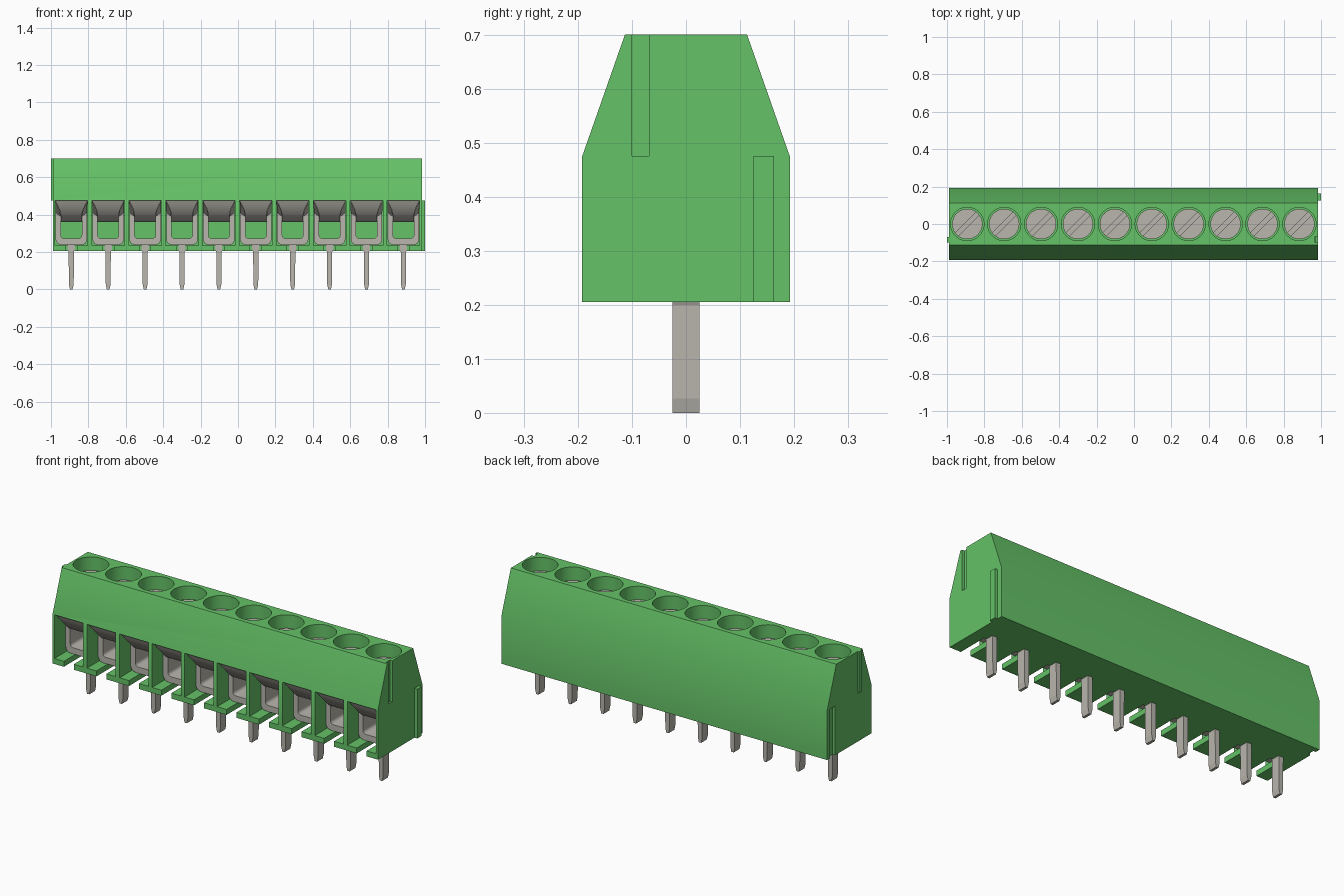
import bpy, bmesh, math
from mathutils import Matrix, Vector

if "Cube" in bpy.data.objects:
    bpy.data.objects.remove(bpy.data.objects["Cube"], do_unlink=True)

POLES, PITCH = 10, 0.1973
X0, X1 = -0.99, 0.983
CENTRES = [X0 + PITCH * (i + 0.5) for i in range(POLES)]


def material(name, rgb, rough):
    m = bpy.data.materials.new(name)
    m.use_nodes = True
    m.diffuse_color = (*rgb, 1)
    bsdf = m.node_tree.nodes["Principled BSDF"]
    bsdf.inputs["Base Color"].default_value = (*rgb, 1)
    bsdf.inputs["Roughness"].default_value = rough
    return m


GREEN = material("green plastic", (0.13, 0.54, 0.135), 0.6)
METAL = material("tinned metal", (0.48, 0.465, 0.415), 0.5)


def finish(bm, name, mat, smooth=False):
    bmesh.ops.recalc_face_normals(bm, faces=bm.faces)
    me = bpy.data.meshes.new(name)
    bm.to_mesh(me)
    bm.free()
    me.materials.append(mat)
    ob = bpy.data.objects.new(name, me)
    bpy.context.collection.objects.link(ob)
    if smooth:
        shade(ob)
    return ob


def shade(ob):
    bpy.ops.object.select_all(action='DESELECT')
    bpy.context.view_layer.objects.active = ob
    ob.select_set(True)
    bpy.ops.object.shade_smooth_by_angle(angle=math.radians(35))


def add_box(bm, x0, x1, y0, y1, z0, z1):
    mat = Matrix.Translation(((x0 + x1) / 2, (y0 + y1) / 2, (z0 + z1) / 2))
    mat = mat @ Matrix.Diagonal((x1 - x0, y1 - y0, z1 - z0, 1))
    return bmesh.ops.create_cube(bm, size=1, matrix=mat)["verts"]


def add_cylinder(bm, x, r, z0, z1, seg=40):
    bmesh.ops.create_cone(bm, cap_ends=True, segments=seg, radius1=r, radius2=r, depth=z1 - z0,
                          matrix=Matrix.Translation((x, 0, (z0 + z1) / 2)))


def add_prism(bm, points, offset):
    # Extrude a closed outline of 3D points along an offset
    face = bm.faces.new([bm.verts.new(p) for p in points])
    res = bmesh.ops.extrude_face_region(bm, geom=[face], use_keep_orig=True)
    bmesh.ops.translate(bm, vec=Vector(offset),
                        verts=[v for v in res["geom"] if isinstance(v, bmesh.types.BMVert)])


def cut(ob, cutters):
    # Subtract the cutters, keep the result, remove the helpers
    for c in cutters:
        c.hide_render = True
        mod = ob.modifiers.new("cut", 'BOOLEAN')
        mod.operation, mod.solver, mod.object = 'DIFFERENCE', 'EXACT', c
    dg = bpy.context.evaluated_depsgraph_get()
    me = bpy.data.meshes.new_from_object(ob.evaluated_get(dg))
    ob.modifiers.clear()
    ob.data = me
    for c in cutters:
        bpy.data.objects.remove(c, do_unlink=True)


# Housing: tapered profile extruded along x
bm = bmesh.new()
half = [(0.192, 0.205), (0.192, 0.475), (0.113, 0.7)]
outline = half + [(-y, z) for y, z in reversed(half)]
add_prism(bm, [(X0, y, z) for y, z in outline], (X1 - X0, 0, 0))
housing = finish(bm, "housing", GREEN)

# Wire openings, pin slots in the floor, screw wells
cells, slots, wells = bmesh.new(), bmesh.new(), bmesh.new()
for c in CENTRES:
    add_box(cells, c - 0.087, c + 0.087, -0.3, 0.12, 0.235, 0.475)
    add_box(slots, c - 0.03, c + 0.03, -0.3, -0.02, 0.1, 0.3)
    add_cylinder(wells, c, 0.089, 0.5, 0.8)
# End grooves that receive a neighbour's ribs
grooves = bmesh.new()
add_box(grooves, X1 - 0.015, X1 + 0.1, -0.1, -0.068, 0.475, 0.8)
add_box(grooves, X0 - 0.1, X0 + 0.015, 0.123, 0.165, 0.1, 0.475)
cut(housing, [finish(b, n, GREEN) for b, n in
              ((cells, "cell_cutter"), (slots, "slot_cutter"),
               (wells, "well_cutter"), (grooves, "groove_cutter"))])
shade(housing)

# Interlocking ribs on the ends
bm = bmesh.new()
add_box(bm, -1.0, X0 + 0.002, -0.098, -0.07, 0.475, 0.7)
finish(bm, "right_end_rib", GREEN)
bm = bmesh.new()
add_box(bm, X1 - 0.002, 1.0, 0.125, 0.163, 0.205, 0.475)
finish(bm, "left_end_rib", GREEN)


def rounded_u(c, hw, z0, r):
    # Lower half of a U outline with rounded corners, left to right
    pts = [(c - hw, 0.47)]
    for s, a0 in ((-1, 180), (1, 270)):
        for k in range(5):
            a = math.radians(a0 + 22.5 * k)
            pts.append((c + s * (hw - r) + r * math.cos(a), z0 + r + r * math.sin(a)))
    return pts + [(c + hw, 0.47)]


# Clamp cages, wire guards, screws and pins for every pole
cages, guards, screws, pins = (bmesh.new() for _ in range(4))
slot_cutters = bmesh.new()
for c in CENTRES:
    u = rounded_u(c, 0.084, 0.238, 0.03) + rounded_u(c, 0.056, 0.272, 0.018)[::-1]
    add_prism(cages, [(x, -0.1, z) for x, z in u], (0, 0.19, 0))

    # Curved guard, narrowing as it sweeps down and back
    rows = [(0.086, -0.182, 0.474), (0.074, -0.172, 0.452), (0.062, -0.155, 0.425),
            (0.056, -0.132, 0.397), (0.056, -0.105, 0.375), (0.056, -0.07, 0.36),
            (0.056, 0.09, 0.36)]
    lines = [[guards.verts.new((c + s * w, y, z)) for s in (-1, 1)] for w, y, z in rows]
    for a, b in zip(lines, lines[1:]):
        guards.faces.new((a[0], a[1], b[1], b[0]))
    # Flared cheeks beside the guard
    for s in (-1, 1):
        tri = [(c + s * 0.086, -0.182, 0.474), (c + s * 0.062, -0.155, 0.425),
               (c + s * 0.057, -0.1, 0.39), (c + s * 0.084, -0.1, 0.41)]
        guards.faces.new([guards.verts.new(p) for p in tri])

    add_cylinder(screws, c, 0.081, 0.495, 0.63)
    slot = add_box(slot_cutters, -0.12, 0.12, -0.012, 0.012, 0.605, 0.7)
    bmesh.ops.transform(slot_cutters, verts=slot,
                        matrix=Matrix.Translation((c, 0, 0)) @ Matrix.Rotation(math.pi / 4, 4, 'Z'))

    # Pin with a wider shoulder and a tapered tip
    side = [(0.007, 0.0), (0.013, 0.027), (0.014, 0.2), (0.02, 0.215), (0.02, 0.245)]
    outline = side + [(-x, z) for x, z in reversed(side)]
    add_prism(pins, [(c + x, -0.025, z) for x, z in outline], (0, 0.05, 0))

finish(cages, "clamp_cages", METAL, True)
finish(guards, "wire_guards", METAL, True)
finish(pins, "solder_pins", METAL)
screw_heads = finish(screws, "screw_heads", METAL)

# Diagonal driver slots; neighbouring cutters stay clear of each other
cut(screw_heads, [finish(slot_cutters, "driver_slot_cutter", METAL)])
shade(screw_heads)
